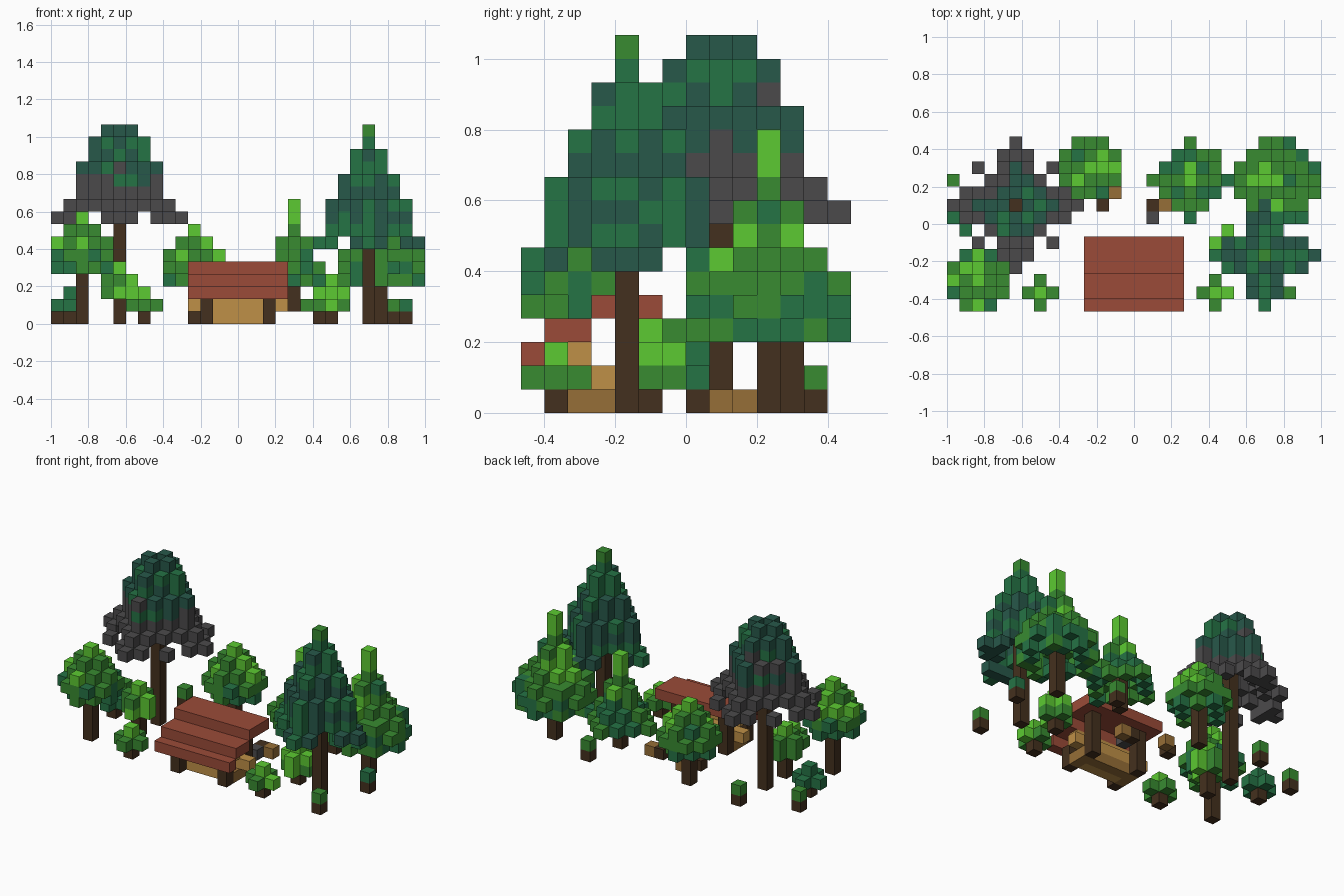
import bpy, bmesh, random
from mathutils import Vector

if "Cube" in bpy.data.objects:
    bpy.data.objects.remove(bpy.data.objects["Cube"])

random.seed(11)
U = 1 / 15                                  # one block
ORIGIN = Vector((-1, -7 * U, 0))


def material(name, rgb):
    lin = [((c / 255 + 0.055) / 1.055) ** 2.4 for c in rgb] + [1]
    m = bpy.data.materials.new(name)
    m.use_nodes = True
    m.diffuse_color = lin
    m.node_tree.nodes["Principled BSDF"].inputs["Base Color"].default_value = lin
    return m


BARK = material("bark brown", (68, 48, 30))
PLANK = material("dark plank", (150, 110, 55))
TAN = material("light plank", (191, 144, 71))
BRICK = material("roof red", (155, 75, 56))
GREY = material("ash grey", (75, 74, 75))
PINE = material("pine green", (39, 88, 74))
FIR = material("fir green", (37, 115, 69))
LEAF = material("leaf green", (56, 139, 49))
LIME = material("lime green", (92, 202, 50))


def finish(name, bm, mats):
    mesh = bpy.data.meshes.new(name)
    bm.to_mesh(mesh)
    bm.free()
    for m in mats:
        mesh.materials.append(m)
    bpy.context.collection.objects.link(bpy.data.objects.new(name, mesh))


def box(name, lo, hi, mat):
    """Box covering the block cells lo to hi, both included."""
    bm = bmesh.new()
    bmesh.ops.create_cube(bm, size=1)
    size = [b - a + 1 for a, b in zip(lo, hi)]
    for v in bm.verts:
        v.co = ORIGIN + U * Vector([a + s * (c + 0.5) for a, s, c in zip(lo, size, v.co)])
    finish(name, bm, [mat])


def blocks(name, cells):
    """Outer skin of a set of blocks; cells maps (i, j, k) to a material."""
    mats = list(dict.fromkeys(cells.values()))
    bm = bmesh.new()
    for cell, mat in cells.items():
        for axis in range(3):
            for side in (0, 1):
                near = list(cell)
                near[axis] += 2 * side - 1
                if tuple(near) in cells:
                    continue
                corners = []
                for a, b in ((0, 0), (1, 0), (1, 1), (0, 1)):
                    p = Vector(cell)
                    p[axis] += side
                    p[(axis + 1) % 3] += a
                    p[(axis + 2) % 3] += b
                    corners.append(bm.verts.new(ORIGIN + p * U))
                face = bm.faces.new(corners if side else corners[::-1])
                face.material_index = mats.index(mat)
    bmesh.ops.remove_doubles(bm, verts=bm.verts, dist=U * 0.01)
    finish(name, bm, mats)


def diamond(x, y, r):
    return abs(x) + abs(y) <= r


def disc(x, y, r):
    return x * x + y * y <= r * r


def crown(i, j, base, radii, shape, colour, skirt=()):
    """Hollow crown, open below, of layers with the given radii.
    The skirt lists (far, near) offsets of loose blocks hung one layer lower."""
    full = {}
    for n, r in enumerate(radii):
        reach = range(-int(r), int(r) + 1)
        for x in reach:
            for y in reach:
                if shape(x, y, r):
                    full[i + x, j + y, base + n] = colour(n / len(radii), x, y, r)
    cells = {}
    for (a, b, c), mat in full.items():
        around = ((a, b, c + 1), (a + 1, b, c), (a - 1, b, c), (a, b + 1, c), (a, b - 1, c))
        if not all(p in full for p in around):
            cells[a, b, c] = mat
    for far, near in skirt:
        for x in (-far, far):
            for y in {-near, near}:
                cells[i + x, j + y, base - 1] = colour(0, x, y, far)
                cells[i + y, j + x, base - 1] = colour(0, y, x, far)
    return cells


def pine_colour(t, x, y, r):
    if r == 0:
        return LEAF if t > 0.85 else FIR
    if t > 0.35:
        return random.choice([PINE, FIR, FIR, FIR, FIR, LEAF] if t > 0.6 else [PINE, FIR, FIR])
    return random.choice([PINE, PINE, PINE, FIR, FIR])


def leaf_colour(t, x, y, r):
    if r == 0:
        return LIME if t > 0.7 else LEAF
    if t < 0.2:
        return random.choice([FIR, FIR, FIR, LEAF, LEAF])
    return random.choice([LEAF, LEAF, LEAF, LEAF, FIR, LIME, LIME] if t > 0.3
                         else [LEAF, LEAF, LEAF, FIR])


def bush_colour(t, x, y, r):
    return LIME if r == 0 else random.choice([LEAF, LEAF, LIME])


def ash_colour(t, x, y, r):
    if t < 0.25:
        return GREY
    return random.choice([PINE, PINE, PINE, PINE, FIR, FIR, FIR, GREY])


# Trees: name, position, first crown layer, layer radii, outline, colours, skirt
ROUND = (2, 2.3, 2, 1, 0)
FIR_SKIRT = ((3, 0), (4, 0), (3, 1))
TREES = [
    ("tall_fir", 25, 4, 7, (3, 3, 3, 2, 2, 1, 1, 0, 0), diamond, pine_colour, FIR_SKIRT),
    ("back_right_tree", 26, 10, 3, (3, 3.2, 3, 2, 1, 1, 0, 0, 0), disc, leaf_colour, ()),
    ("back_middle_tree", 19, 10, 3, (3, 2, 1, 1, 0, 0, 0), diamond, leaf_colour, ()),
    ("back_round_tree", 11, 11, 3, ROUND, disc, leaf_colour, ()),
    ("front_round_tree", 2, 2, 4, ROUND, disc, leaf_colour, ()),
    ("tall_bush", 5, 5, 2, (1, 1, 0), diamond, bush_colour, ()),
    ("front_left_bush", 7, 1, 1, (1, 0), diamond, bush_colour, ()),
    ("front_right_bush", 21, 1, 1, (1, 0), diamond, bush_colour, ()),
    ("side_right_bush", 22, 5, 1, (1, 1, 0), diamond, bush_colour, ()),
    ("dark_bush", 1, 7, 1, (1, 0), diamond, lambda *a: FIR, ()),
]
for name, i, j, base, radii, shape, colour, skirt in TREES:
    foot = 1 if name == "back_middle_tree" else 0
    top = base + sum(r >= 1 for r in radii) - 1
    box(name + "_trunk", (i, j, foot), (i, j, top), BARK)
    blocks(name + "_crown", crown(i, j, base, radii, shape, colour, skirt))

# Ash-grey pine with a wide skirt; its trunk shows through the open tip
ash = crown(5, 8, 9, (4, 3, 3, 3, 2, 2, 1), diamond, ash_colour,
            ((5, 0), (4, 0), (4, 1), (3, 3)))
del ash[5, 8, 15]
blocks("ash_pine_crown", ash)
box("ash_pine_trunk", (5, 8, 0), (5, 8, 14), BARK)

# Saplings: one block of bark under one of leaves
for n, (i, j, leaf) in enumerate([(0, 10, LEAF), (5, 12, LEAF), (21, 12, LEAF),
                                  (27, 1, LEAF), (28, 7, FIR)]):
    box(f"sapling_stem_{n + 1}", (i, j, 0), (i, j, 0), BARK)
    box(f"sapling_leaf_{n + 1}", (i, j, 1), (i, j, 1), leaf)

# Shelter: stepped lean-to roof on four posts, front wall set back behind the posts
for name, j0, j1, k in (("roof_low", 0, 0, 2), ("roof_middle", 1, 2, 3), ("roof_high", 3, 5, 4)):
    box(name, (11, j0, k), (18, j1, k), BRICK)
for i, side in ((12, "right"), (17, "left")):
    box(f"front_post_{side}", (i, 1, 0), (i, 1, 1), BARK)
    box(f"back_post_{side}", (i, 4, 0), (i, 4, 3), BARK)
    box(f"floor_sill_{side}", (i, 2, 0), (i, 3, 0), PLANK)
box("shelter_floor", (13, 3, 0), (16, 3, 0), PLANK)
box("shelter_front_wall", (13, 2, 0), (16, 2, 1), TAN)
box("roof_beam", (12, 2, 2), (17, 2, 2), TAN)
box("shelter_rail", (11, 3, 1), (18, 3, 1), TAN)

# Logs and a stone around the camp behind the shelter
for name, i, j, mat in (("log_seat_a", 13, 9, PLANK), ("log_seat_b", 17, 8, PLANK),
                        ("log_end_a", 12, 8, BARK), ("log_end_b", 16, 8, BARK),
                        ("camp_stone", 16, 7, GREY)):
    box(name, (i, j, 0), (i, j, 0), mat)
